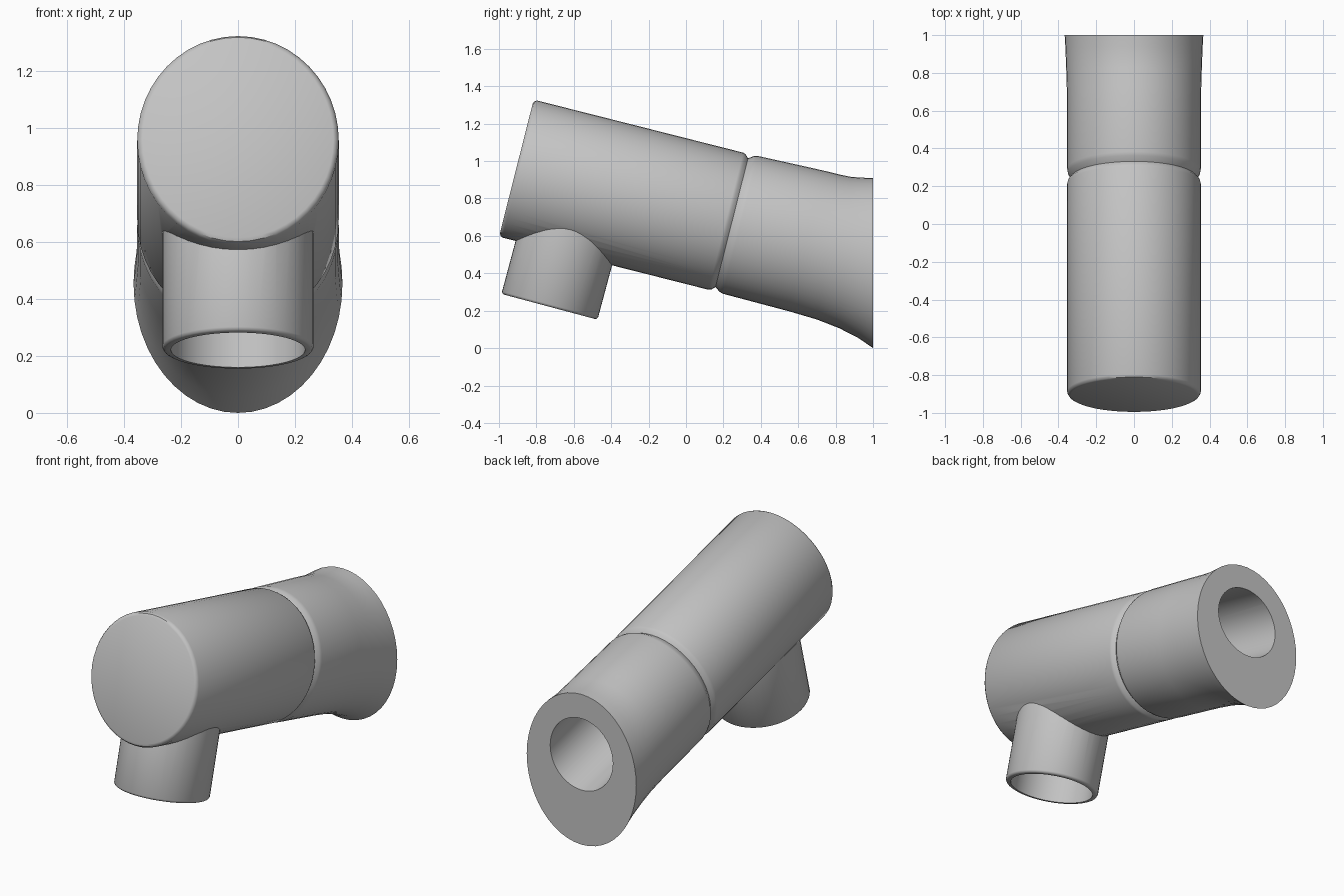
import bpy, bmesh, math
from mathutils import Vector

if "Cube" in bpy.data.objects:
    bpy.data.objects.remove(bpy.data.objects["Cube"])

SEGMENTS = 48
TILT = math.radians(14.2)
AXIS = Vector((0, math.cos(TILT), -math.sin(TILT)))
UP = Vector((0, math.sin(TILT), math.cos(TILT)))
FRONT = Vector((0, -0.907, 0.962))

grey = bpy.data.materials.new("plain grey")
grey.use_nodes = True
grey.diffuse_color = (0.55, 0.55, 0.55, 1)
grey.node_tree.nodes["Principled BSDF"].inputs["Base Color"].default_value = (0.55, 0.55, 0.55, 1)


def loft(name, rings):
    """Closed solid through elliptical rings given as (top, bottom, half width)."""
    bm = bmesh.new()
    loops = []
    for top, bottom, half_width in rings:
        centre, rise = (top + bottom) / 2, (top - bottom) / 2
        loop = []
        for i in range(SEGMENTS):
            a = math.tau * i / SEGMENTS
            side = Vector((half_width * math.cos(a), 0, 0))
            loop.append(bm.verts.new(centre + side + rise * math.sin(a)))
        loops.append(loop)
    for one, two in zip(loops, loops[1:]):
        for i in range(SEGMENTS):
            j = (i + 1) % SEGMENTS
            bm.faces.new((one[i], one[j], two[j], two[i]))
    bm.faces.new(loops[0])
    bm.faces.new(loops[-1])
    bmesh.ops.recalc_face_normals(bm, faces=bm.faces)
    mesh = bpy.data.meshes.new(name)
    bm.to_mesh(mesh)
    bm.free()
    mesh.materials.append(grey)
    obj = bpy.data.objects.new(name, mesh)
    bpy.context.collection.objects.link(obj)
    return obj


def on_axis(s, rx, rz):
    """Ring square to the main axis at distance s from the front cap."""
    centre = FRONT + AXIS * s
    return centre + UP * rz, centre - UP * rz, rx


def tube(name, start, direction, profile):
    """Round solid along a direction in the middle plane; profile of (distance, radius)."""
    across = direction.cross(Vector((1, 0, 0))).normalized()
    return loft(name, [(start + direction * d + across * r,
                        start + direction * d - across * r, r) for d, r in profile])


def combine(target, tool, operation):
    mod = target.modifiers.new("combine", "BOOLEAN")
    mod.object, mod.operation, mod.solver = tool, operation, "EXACT"
    bpy.context.view_layer.objects.active = target
    bpy.ops.object.modifier_apply(modifier=mod.name)


# Main body with rounded ends
body = loft("main_body", [on_axis(*r) for r in (
    (0, 0.335, 0.357), (0.006, 0.346, 0.37), (0.02, 0.354, 0.378),
    (1.155, 0.354, 0.378), (1.17, 0.35, 0.373), (1.19, 0.33, 0.353))])

# Rear collar, flaring to an upright flat end
flare = ((0.74, 0.948, 0.55, 0.197, 0.354), (0.83, 0.926, 0.70, 0.153, 0.357),
         (0.88, 0.916, 0.82, 0.106, 0.36), (0.94, 0.911, 0.92, 0.055, 0.363),
         (1, 0.91, 1, 0, 0.367))
collar = loft("rear_collar",
              [on_axis(*r) for r in ((1.185, 0.33, 0.353), (1.215, 0.35, 0.374), (1.235, 0.354, 0.38))]
              + [(Vector((0, a, b)), Vector((0, c, d)), w) for a, b, c, d, w in flare])

# Spout under the front, joined to the body
lean = math.radians(15)
spout_up = Vector((0, math.sin(lean), math.cos(lean)))
spout_end = Vector((0, -0.73, 0.221))
spout = tube("spout", spout_end, spout_up, ((0, 0.253), (0.004, 0.261), (0.013, 0.266), (0.6, 0.266)))
combine(body, spout, "UNION")

# Bores through the spout and the collar
spout_bore = tube("spout_bore", spout_end, spout_up, ((-0.05, 0.236), (0.6, 0.236)))
long_bore = tube("long_bore", Vector((0, 1, 0.547)), -AXIS, ((-0.15, 0.21), (1.6, 0.21)))
combine(body, spout_bore, "DIFFERENCE")
combine(body, long_bore, "DIFFERENCE")
combine(collar, long_bore, "DIFFERENCE")
for helper in (spout, spout_bore, long_bore):
    bpy.data.objects.remove(helper)

# Smooth shading with sharp rims
bpy.ops.object.select_all(action="DESELECT")
for obj in (body, collar):
    obj.select_set(True)
bpy.context.view_layer.objects.active = body
bpy.ops.object.shade_smooth_by_angle(angle=math.radians(35))
